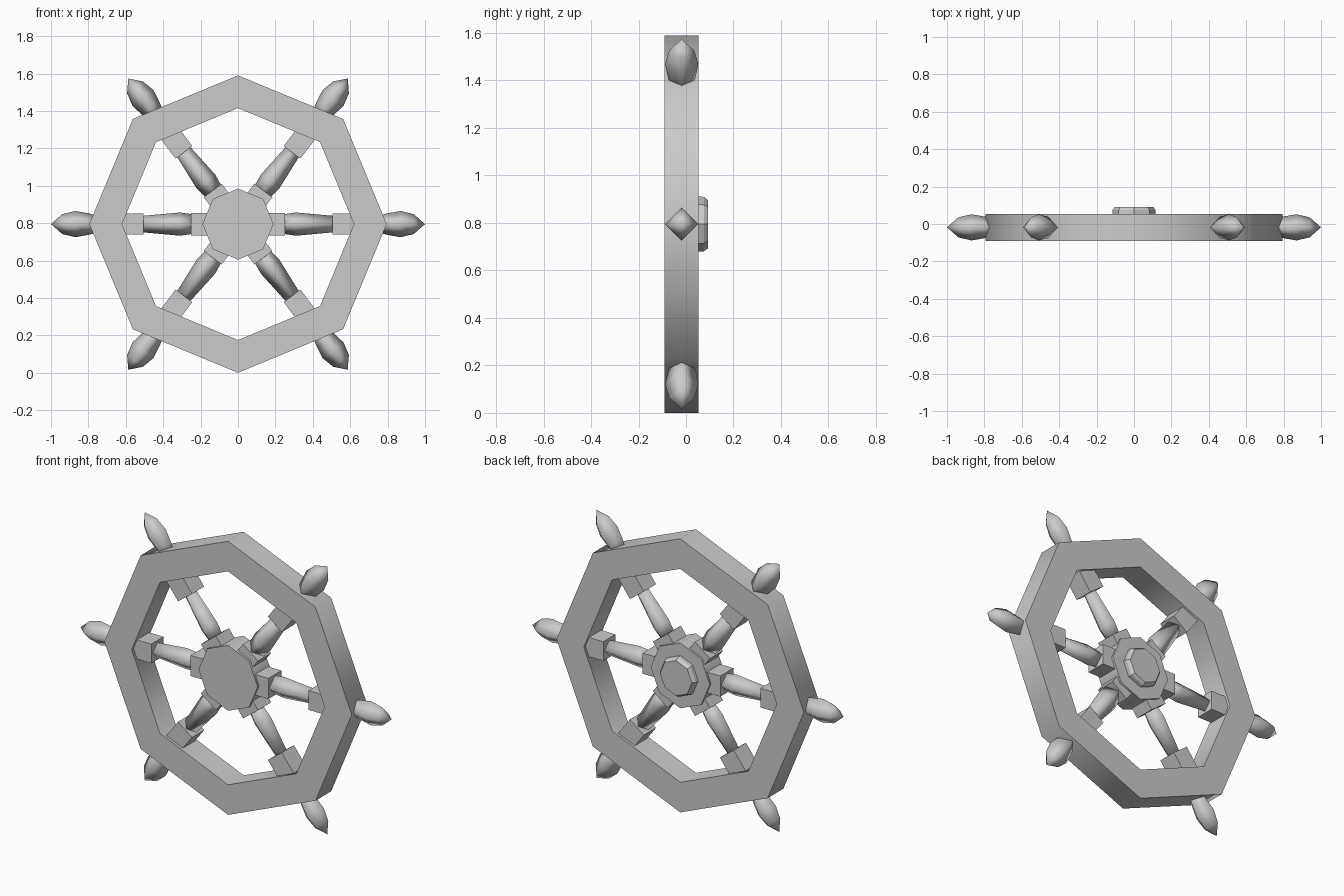
import bpy, bmesh, math
from mathutils import Matrix, Vector

cube = bpy.data.objects.get("Cube")
if cube:
    bpy.data.objects.remove(cube)

grey = bpy.data.materials.new("plain_grey")
grey.use_nodes = True
grey.diffuse_color = (0.6, 0.6, 0.6, 1)
grey.node_tree.nodes["Principled BSDF"].inputs["Base Color"].default_value = (0.6, 0.6, 0.6, 1)

CENTRE = Vector((0, -0.018, 0.795))   # middle of the rim
FRONT, BACK = -0.091, 0.053


def finish(name, bm, smooth_angle=None):
    bmesh.ops.recalc_face_normals(bm, faces=bm.faces)
    mesh = bpy.data.meshes.new(name)
    bm.to_mesh(mesh)
    bm.free()
    mesh.materials.append(grey)
    obj = bpy.data.objects.new(name, mesh)
    bpy.context.collection.objects.link(obj)
    if smooth_angle:
        bpy.ops.object.select_all(action='DESELECT')
        obj.select_set(True)
        bpy.context.view_layer.objects.active = obj
        bpy.ops.object.shade_smooth_by_angle(angle=math.radians(smooth_angle))
    return obj


def lathe(bm, profile, sides, axis, closed=False):
    """Sweep (along, radius) points around the x or y axis."""
    rings = []
    for along, radius in profile:
        ring = []
        for i in range(sides):
            a = math.tau * i / sides
            u, v = radius * math.cos(a), radius * math.sin(a)
            ring.append(bm.verts.new((along, u, v) if axis == 'X' else (u, along, v)))
        rings.append(ring)
    pairs = list(zip(rings, rings[1:]))
    if closed:
        pairs.append((rings[-1], rings[0]))
    else:
        bm.faces.new(rings[0])
        bm.faces.new(rings[-1])
    for a, b in pairs:
        for i in range(sides):
            j = (i + 1) % sides
            bm.faces.new((a[i], a[j], b[j], b[i]))


def turned(name, profile, sides, axis='Y', closed=False, smooth_angle=50):
    bm = bmesh.new()
    lathe(bm, profile, sides, axis, closed)
    bmesh.ops.remove_doubles(bm, verts=bm.verts, dist=0.0005)
    return finish(name, bm, smooth_angle)


def block(name, start, end, half):
    bm = bmesh.new()
    bmesh.ops.create_cube(bm, size=1)
    bmesh.ops.scale(bm, vec=(end - start, 2 * half, 2 * half), verts=bm.verts)
    bmesh.ops.translate(bm, vec=((start + end) / 2, 0, 0), verts=bm.verts)
    return finish(name, bm)


# Octagonal rim, hub and rear boss
rim = turned("rim", [(FRONT, 0.795), (BACK, 0.795), (BACK, 0.62), (FRONT, 0.62)], 8, closed=True)
hub = turned("hub", [(FRONT, 0.19), (BACK, 0.19)], 8)
boss = turned("rear_boss", [(BACK - 0.02, 0.117), (0.075, 0.115), (0.092, 0.102)], 8, smooth_angle=30)
for part in (rim, hub, boss):
    part.location.z = CENTRE.z

# Six spokes: two blocks, a turned spindle and a handle outside the rim
for n, degrees in enumerate((0, 53, 127, 180, 233, 307), 1):
    shift = 0 if degrees % 180 == 0 else -0.025
    parts = [
        block(f"inner_block_{n}", 0.12, 0.25, 0.06),
        block(f"outer_block_{n}", 0.505, 0.64, 0.056),
        turned(f"spindle_{n}", [(0.24, 0.052), (0.31, 0.062), (0.51, 0.044)],
               4, 'X', smooth_angle=100),
        turned(f"handle_{n}", [(0.75, 0.045), (0.80, 0.058), (0.87, 0.07),
                               (0.94, 0.053), (1.0, 0.0002)], 4, 'X', smooth_angle=100),
    ]
    place = (Matrix.Translation(CENTRE)
             @ Matrix.Rotation(-math.radians(degrees), 4, 'Y')
             @ Matrix.Translation((shift, 0, 0)))
    for part in parts:
        part.matrix_world = place
